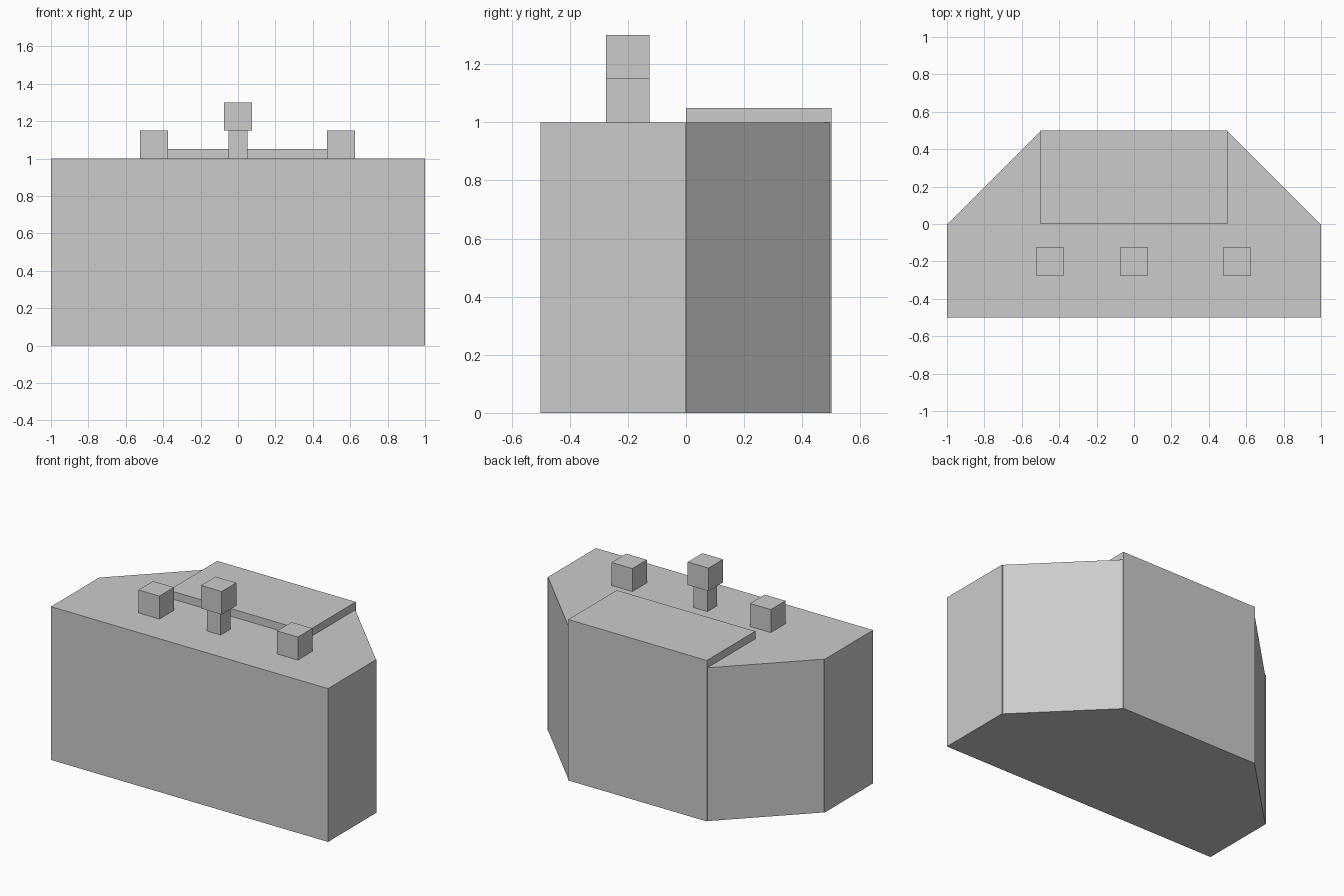
import bpy
import bmesh

cube = bpy.data.objects.get("Cube")
if cube:
    bpy.data.objects.remove(cube, do_unlink=True)

# One flat colour for everything
GREY = (0.6, 0.6, 0.6, 1.0)
grey = bpy.data.materials.new("light_grey")
grey.use_nodes = True
grey.diffuse_color = GREY
grey.node_tree.nodes["Principled BSDF"].inputs["Base Color"].default_value = GREY


def prism(name, outline, bottom, top):
    """Extrude a plan outline straight up from bottom to top."""
    bm = bmesh.new()
    base = bm.faces.new([bm.verts.new((x, y, bottom)) for x, y in outline])
    extruded = bmesh.ops.extrude_face_region(bm, geom=[base], use_keep_orig=True)
    upper = [v for v in extruded["geom"] if isinstance(v, bmesh.types.BMVert)]
    bmesh.ops.translate(bm, verts=upper, vec=(0, 0, top - bottom))
    bmesh.ops.recalc_face_normals(bm, faces=bm.faces)
    mesh = bpy.data.meshes.new(name)
    bm.to_mesh(mesh)
    bm.free()
    mesh.materials.append(grey)
    obj = bpy.data.objects.new(name, mesh)
    bpy.context.collection.objects.link(obj)
    return obj


def box(name, x, y, width, depth, bottom, top):
    """Upright box centred on x, y."""
    w, d = width / 2, depth / 2
    outline = [(x - w, y - d), (x + w, y - d), (x + w, y + d), (x - w, y + d)]
    return prism(name, outline, bottom, top)


# Main body: front half, raised rear block and two slanted rear corners
box("front_body", 0, -0.25, 2, 0.5, 0, 1)
box("rear_block", 0, 0.25, 1, 0.5, 0, 1.05)
for side, name in ((1, "left_corner"), (-1, "right_corner")):
    prism(name, [(side * 0.5, 0), (side * 0.995, 0), (side * 0.5, 0.495)], 0, 1)

# Controls on top: two low knobs and a taller stick with a cube head
BUTTON = 0.15
ROW = -0.2
box("right_knob", -0.45, ROW, BUTTON, BUTTON, 1, 1.15)
box("left_knob", 0.55, ROW, BUTTON, BUTTON, 1, 1.15)
box("stick_post", 0, ROW, 0.1, 0.1, 1, 1.15)
box("stick_head", 0, ROW, BUTTON, BUTTON, 1.15, 1.3)
